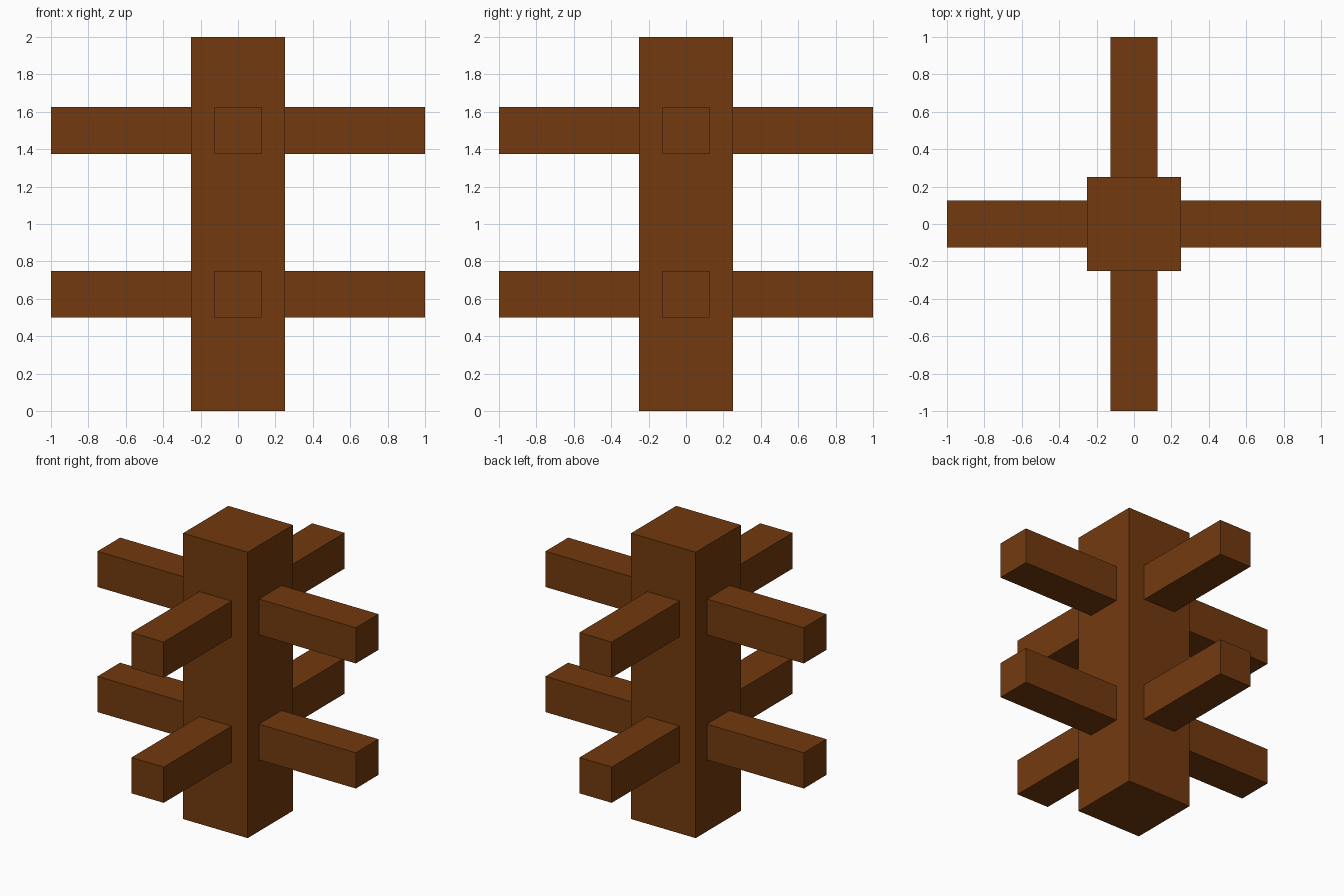
import bpy
import math
from mathutils import Matrix, Vector

if "Cube" in bpy.data.objects:
    bpy.data.objects.remove(bpy.data.objects["Cube"])

wood = bpy.data.materials.new("dark_brown_wood")
wood.diffuse_color = (0.171, 0.042, 0.0045, 1.0)
wood.use_nodes = True
wood.node_tree.nodes["Principled BSDF"].inputs["Base Color"].default_value = wood.diffuse_color


def box(name, lo, hi, angle=0.0):
    """Box between two corners, turned about the z axis."""
    lo, hi = Vector(lo), Vector(hi)
    bpy.ops.mesh.primitive_cube_add(size=1)
    ob = bpy.context.object
    ob.name = name
    ob.data.transform(Matrix.Rotation(angle, 4, 'Z')
                      @ Matrix.Translation((lo + hi) / 2)
                      @ Matrix.Diagonal((*(hi - lo), 1)))
    ob.data.materials.append(wood)
    return ob


# Central square post
box("post", (-0.25, -0.25, 0), (0.25, 0.25, 2))

# Two tiers of four arms, slightly seated into the post
for tier, z in (("lower", 0.5), ("upper", 1.375)):
    for i, side in enumerate(("right", "back", "left", "front")):
        box(f"{tier}_{side}_arm", (0.24, -0.125, z), (1, 0.125, z + 0.25),
            i * math.pi / 2)
